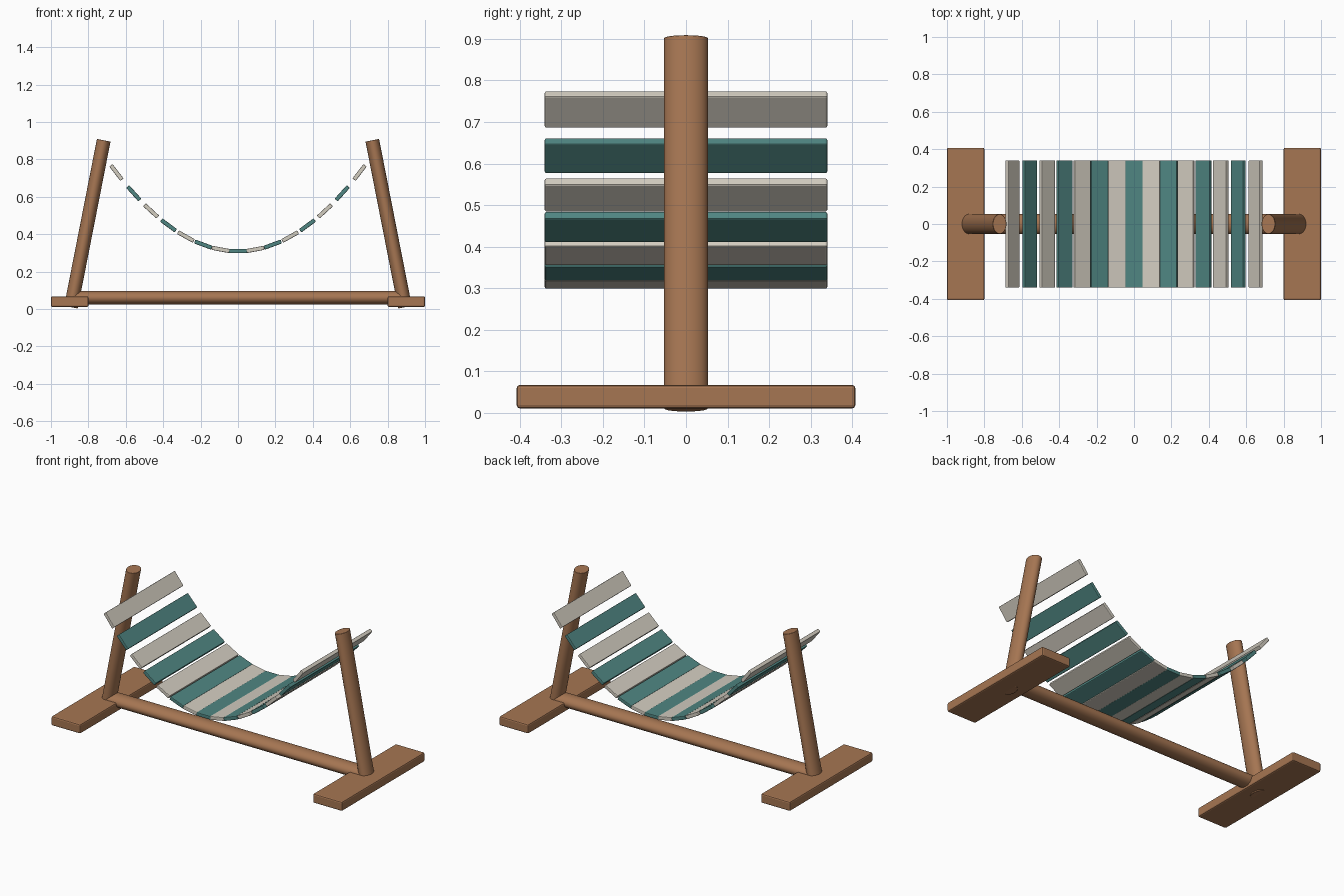
import bpy, math
from mathutils import Vector

if "Cube" in bpy.data.objects:
    bpy.data.objects.remove(bpy.data.objects["Cube"])


def material(name, rgb):
    m = bpy.data.materials.new(name)
    m.diffuse_color = (*rgb, 1)
    m.use_nodes = True
    m.node_tree.nodes["Principled BSDF"].inputs["Base Color"].default_value = m.diffuse_color
    return m


WOOD = material("warm wood", (0.38, 0.18, 0.085))
CREAM = material("cream cloth", (0.65, 0.61, 0.53))
TEAL = material("teal cloth", (0.08, 0.24, 0.225))


def finish(ob, name, mat, bevel):
    ob.name = name
    ob.data.materials.append(mat)
    bpy.ops.object.transform_apply(location=False, rotation=False, scale=True)
    mod = ob.modifiers.new("soft edges", "BEVEL")
    mod.width = bevel
    mod.segments = 2
    mod.limit_method = "ANGLE"
    mod.angle_limit = math.radians(40)


def box(name, loc, size, mat, bevel, tilt=0):
    bpy.ops.mesh.primitive_cube_add(size=1, location=loc, rotation=(0, tilt, 0))
    bpy.context.object.scale = size
    finish(bpy.context.object, name, mat, bevel)


def pole(name, start, end, rx, ry, mat):
    """Oval pole between two points in the x-z plane."""
    a, b = Vector(start), Vector(end)
    d = b - a
    bpy.ops.mesh.primitive_cylinder_add(
        vertices=32, radius=1, depth=1, location=(a + b) / 2,
        rotation=(0, math.atan2(d.x, d.z), 0))
    bpy.context.object.scale = (rx, ry, d.length)
    finish(bpy.context.object, name, mat, 0.002)
    bpy.ops.object.shade_smooth_by_angle(angle=math.radians(40))


# Feet and leaning posts at both ends
for side, s in (("left", -1), ("right", 1)):
    box(f"{side}_foot", (s * 0.9, 0, 0.039), (0.2, 0.815, 0.057), WOOD, 0.008)
    pole(f"{side}_post", (s * 0.893, 0, 0.01), (s * 0.718, 0, 0.902),
         0.037, 0.053, WOOD)

# Long beam joining the feet
pole("base_beam", (-0.875, 0, 0.06), (0.875, 0, 0.06), 0.037, 0.053, WOOD)

# Striped sling: slats along a parabola, alternating colours
HALF, LOW, RISE = 0.65, 0.31, 0.42
for i in range(-7, 8):
    x = HALF * i / 7
    z = LOW + RISE * (x / HALF) ** 2
    slope = 2 * RISE * x / HALF ** 2
    box(f"sling_slat_{i + 8}", (x, 0, z), (0.097, 0.68, 0.022),
        CREAM if i % 2 else TEAL, 0.004, -math.atan(slope))
